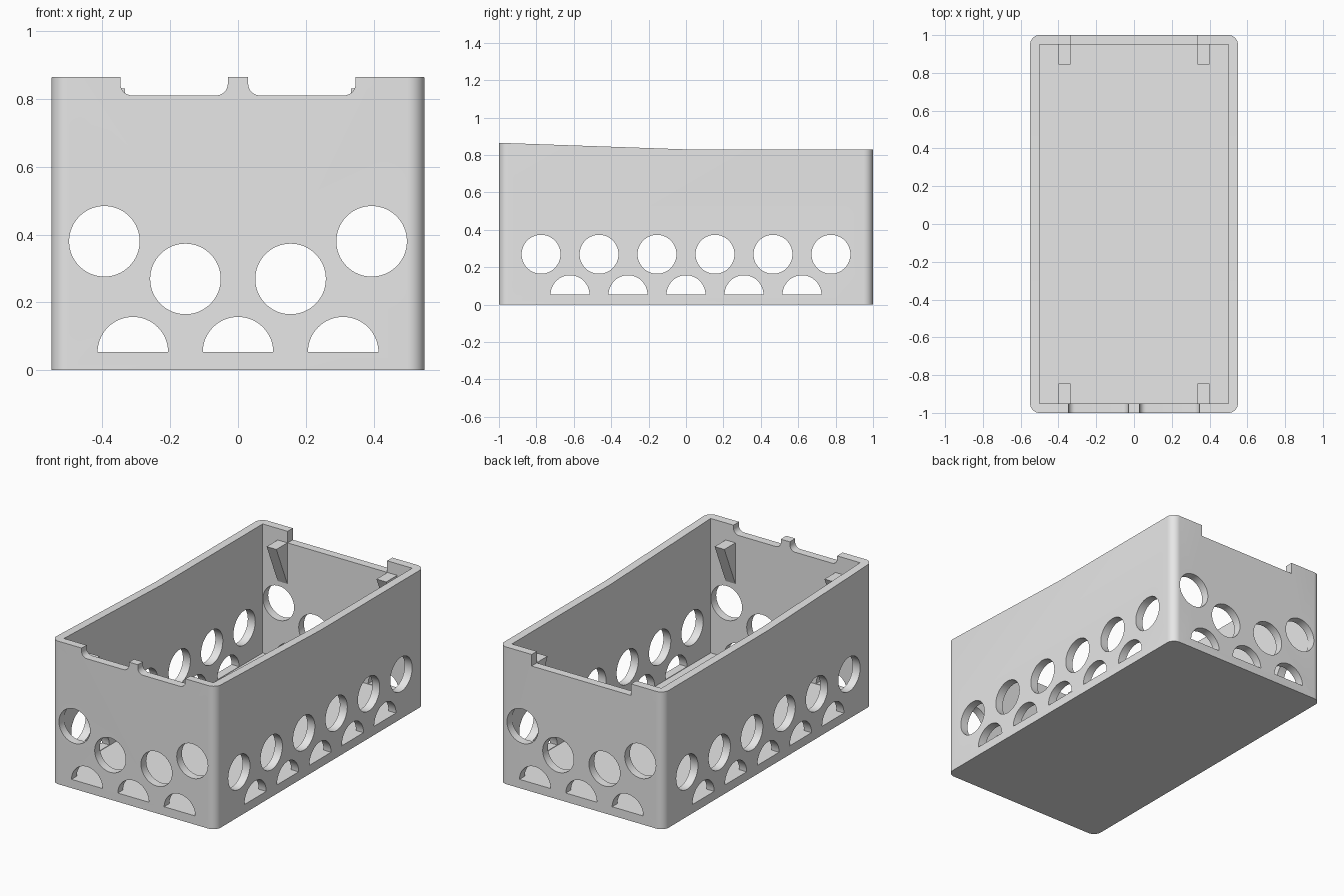
import bpy
import bmesh
from math import pi, cos, sin
from mathutils import Vector

cube = bpy.data.objects.get("Cube")
if cube:
    bpy.data.objects.remove(cube, do_unlink=True)

grey = bpy.data.materials.new("plain grey")
grey.use_nodes = True
colour = (0.8, 0.8, 0.8, 1)
grey.diffuse_color = colour
grey.node_tree.nodes["Principled BSDF"].inputs["Base Color"].default_value = colour

# Half length, half width, wall thickness and corner radius
L, W, T, R = 1.0, 0.55, 0.05, 0.05
HOLE = 0.104


def prism(name, outline, axis, start, end):
    """Extrude a flat outline along an axis; outline is (y,z), (x,z) or (x,y)."""
    bm = bmesh.new()
    i = "xyz".index(axis)

    def place(p, d):
        c = list(p)
        c.insert(i, d)
        return Vector(c)

    face = bm.faces.new([bm.verts.new(place(p, start)) for p in outline])
    out = bmesh.ops.extrude_face_region(bm, geom=[face])
    verts = [g for g in out["geom"] if isinstance(g, bmesh.types.BMVert)]
    bmesh.ops.translate(bm, verts=verts, vec=place((0, 0), end - start))
    bmesh.ops.recalc_face_normals(bm, faces=bm.faces[:])
    mesh = bpy.data.meshes.new(name)
    bm.to_mesh(mesh)
    bm.free()
    mesh.materials.append(grey)
    obj = bpy.data.objects.new(name, mesh)
    bpy.context.collection.objects.link(obj)
    return obj


def arc(cx, cy, r, a, b, n):
    return [(cx + r * cos(a + (b - a) * k / n), cy + r * sin(a + (b - a) * k / n))
            for k in range(n + 1)]


def rect(x0, y0, x1, y1):
    return [(x0, y0), (x1, y0), (x1, y1), (x0, y1)]


def circle(c, z):
    return arc(c, z, HOLE, 0, 2 * pi, 64)[:-1]


def half_circle(c):
    return arc(c, 0.053, HOLE, 0, pi, 32)


# Outer block with rounded vertical corners
plan = []
for k, (sx, sy) in enumerate([(1, 1), (-1, 1), (-1, -1), (1, -1)]):
    plan += arc(sx * (W - R), sy * (L - R), R, k * pi / 2, (k + 1) * pi / 2, 10)
body = prism("open_box", plan, "z", 0, 1)

# Cavity and the rim, which rises towards the front
cutters = [
    prism("cavity", rect(T - W, T - L, W - T, L - T), "z", T, 1.2),
    prism("rim_trim", [(-1.2, 0.872), (0, 0.83), (1.2, 0.83), (1.2, 1.3), (-1.2, 1.3)],
          "x", -1, 1),
    prism("back_notch", rect(-0.333, 0.76, 0.333, 1.1), "y", 0.8, 1.2),
]

# Pair of front notches with rounded lower corners
r = 0.035
for side in (-1, 1):
    a, b = sorted((side * 0.03, side * 0.347))
    outline = (arc(a + r, 0.81 + r, r, pi, 1.5 * pi, 8)
               + arc(b - r, 0.81 + r, r, 1.5 * pi, 2 * pi, 8)
               + [(b, 1.1), (a, 1.1)])
    cutters.append(prism("front_notch", outline, "y", -1.2, -0.8))

# Ventilation holes through the end walls
for x, z in [(0.394, 0.38), (0.155, 0.269)]:
    for side in (-1, 1):
        cutters.append(prism("end_hole", circle(side * x, z), "y", -1.2, 1.2))
for k in (-1, 0, 1):
    cutters.append(prism("end_half_hole", half_circle(k * 0.31), "y", -1.2, 1.2))

# Ventilation holes through the side walls
for k in range(6):
    cutters.append(prism("side_hole", circle((k - 2.5) * 0.31, 0.269), "x", -1, 1))
for k in range(-2, 3):
    cutters.append(prism("side_half_hole", half_circle(k * 0.31), "x", -1, 1))

for cutter in cutters:
    cutter.hide_render = True
    mod = body.modifiers.new(cutter.name, "BOOLEAN")
    mod.operation = "DIFFERENCE"
    mod.solver = "EXACT"
    mod.object = cutter

# Bake the cuts and drop the cutters
graph = bpy.context.evaluated_depsgraph_get()
cut_mesh = bpy.data.meshes.new_from_object(body.evaluated_get(graph))
body.modifiers.clear()
body.data = cut_mesh
for cutter in cutters:
    bpy.data.objects.remove(cutter, do_unlink=True)

bpy.ops.object.select_all(action="DESELECT")
body.select_set(True)
bpy.context.view_layer.objects.active = body
bpy.ops.object.shade_smooth_by_angle(angle=pi / 6)

# Tapered lid supports on the inside of both end walls
for end, word in ((-1, "front"), (1, "back")):
    for side, hand in ((-1, "right"), (1, "left")):
        wedge = [(end * 0.955, 0.76), (end * 0.845, 0.76), (end * 0.955, 0.5)]
        x0, x1 = sorted((side * 0.4, side * 0.335))
        prism(f"{word}_{hand}_support", wedge, "x", x0, x1)
